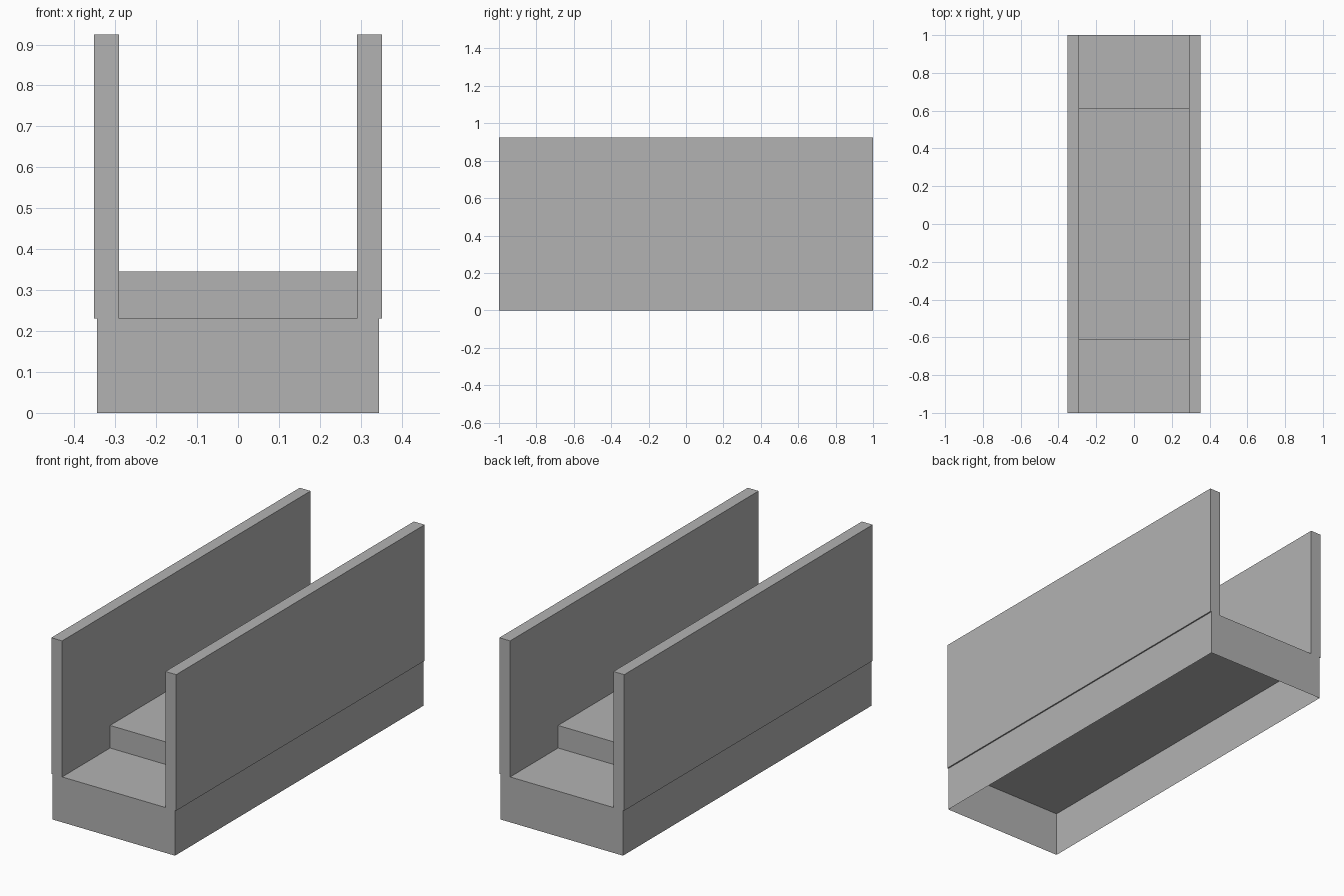
import bpy
import bmesh

if "Cube" in bpy.data.objects:
    bpy.data.objects.remove(bpy.data.objects["Cube"])

grey = bpy.data.materials.new("plain_grey")
grey.diffuse_color = (0.448, 0.448, 0.448, 1.0)
grey.use_nodes = True
grey.node_tree.nodes["Principled BSDF"].inputs["Base Color"].default_value = grey.diffuse_color


def box(name, x, y, z, open_bottom=False):
    """Box from (min, max) ranges, optionally without its underside."""
    bm = bmesh.new()
    bmesh.ops.create_cube(bm, size=1.0)
    for v in bm.verts:
        v.co = [r[0] if c < 0 else r[1] for c, r in zip(v.co, (x, y, z))]
    bm.normal_update()
    if open_bottom:
        under = [f for f in bm.faces if f.normal.z < -0.5]
        bmesh.ops.delete(bm, geom=under, context='FACES_ONLY')
    mesh = bpy.data.meshes.new(name)
    bm.to_mesh(mesh)
    bm.free()
    mesh.materials.append(grey)
    obj = bpy.data.objects.new(name, mesh)
    bpy.context.collection.objects.link(obj)
    return obj


LENGTH = (-1.0, 1.0)
DECK = 0.231      # top of the base
INNER, OUTER = 0.291, 0.352

# Hollow base shell, open underneath
box("base", (-0.345, 0.345), LENGTH, (0.0, DECK), open_bottom=True)

# Raised step between the walls
box("raised_step", (-INNER, INNER), (-0.614, 0.614), (DECK, 0.346))

# Tall side walls, slightly overhanging the base
box("left_wall", (-OUTER, -INNER), LENGTH, (DECK, 0.924))
box("right_wall", (INNER, OUTER), LENGTH, (DECK, 0.924))
